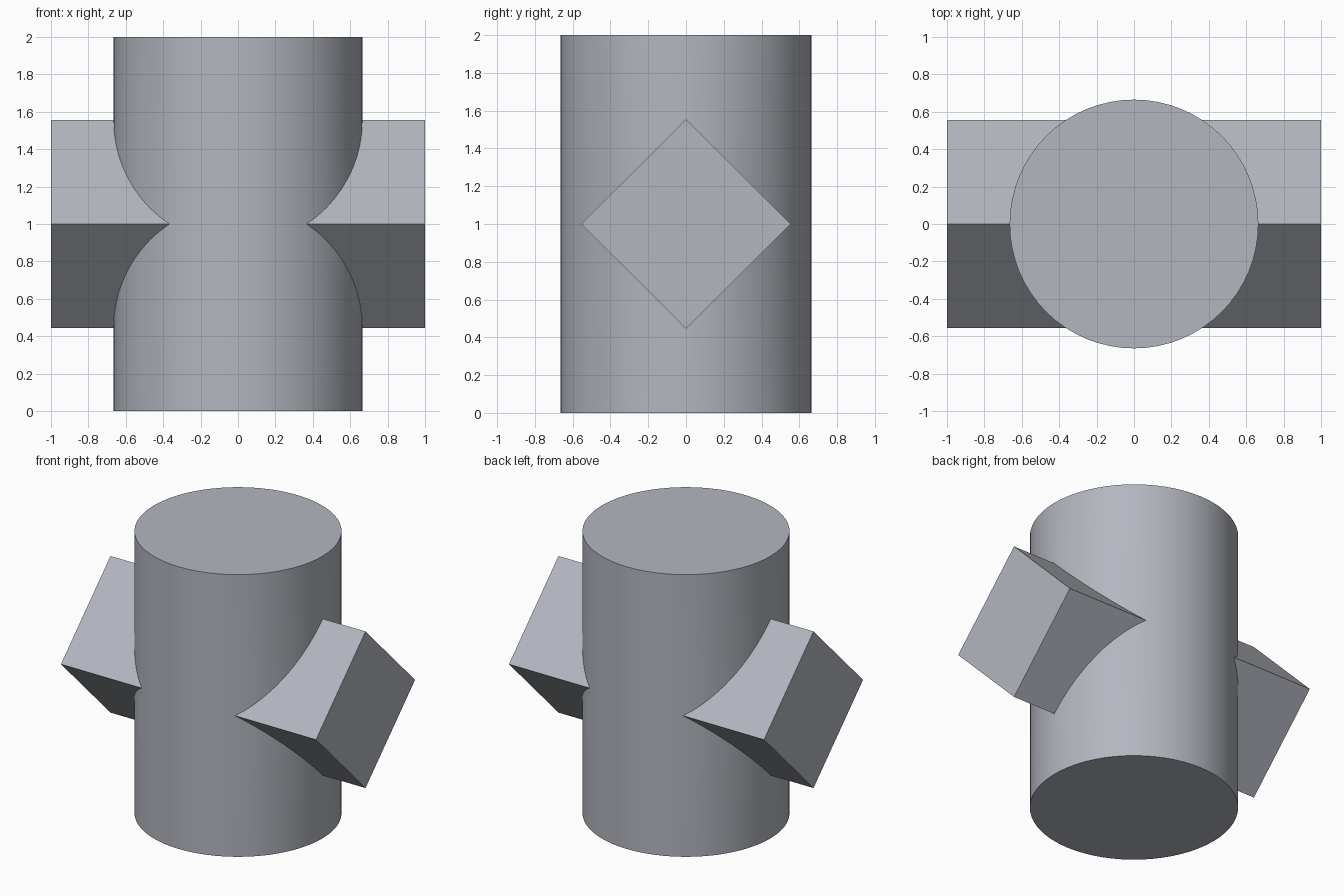
import bpy
from math import pi, radians

if "Cube" in bpy.data.objects:
    bpy.data.objects.remove(bpy.data.objects["Cube"])

# Blue-grey finish
finish = bpy.data.materials.new("blue_grey")
finish.diffuse_color = (0.45, 0.47, 0.52, 1)
finish.use_nodes = True
finish.node_tree.nodes["Principled BSDF"].inputs["Base Color"].default_value = finish.diffuse_color

# Upright round column
bpy.ops.mesh.primitive_cylinder_add(vertices=64, radius=0.665, depth=2, location=(0, 0, 1))
column = bpy.context.object
column.name = "column"
column.data.materials.append(finish)

# Square bar on its edge, running through the column along x
bpy.ops.mesh.primitive_cylinder_add(vertices=4, radius=0.555, depth=2,
                                    location=(0, 0, 1), rotation=(0, pi / 2, 0))
bar = bpy.context.object
bar.name = "cross_bar"
bar.data.materials.append(finish)

# Fuse the bar into the column
union = column.modifiers.new("fuse", 'BOOLEAN')
union.operation = 'UNION'
union.solver = 'EXACT'
union.object = bar
bpy.ops.object.select_all(action='DESELECT')
column.select_set(True)
bpy.context.view_layer.objects.active = column
bpy.ops.object.modifier_apply(modifier=union.name)
bpy.data.objects.remove(bar, do_unlink=True)

# Smooth round wall, crisp edges
bpy.ops.object.shade_smooth_by_angle(angle=radians(20))
